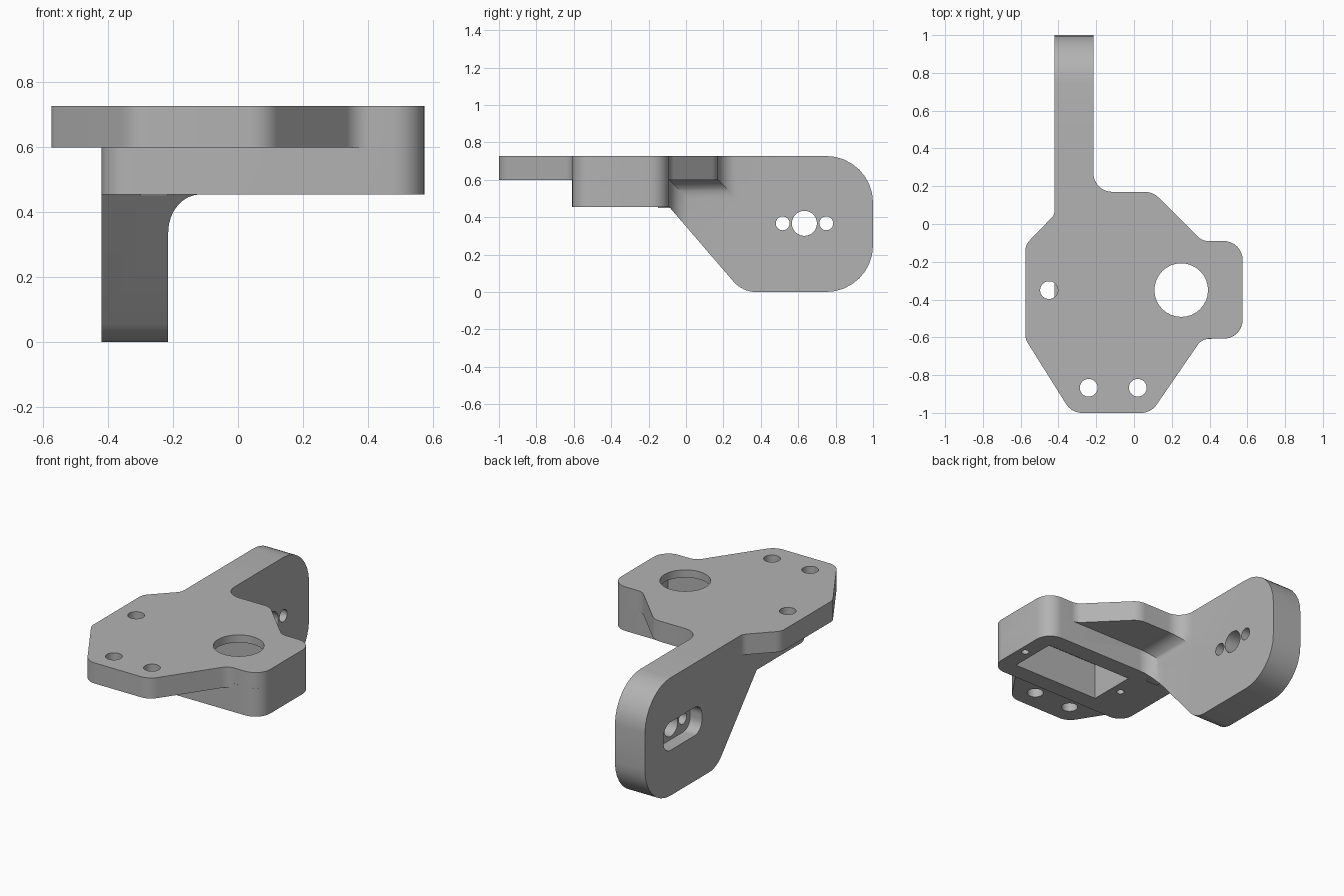
import bpy, bmesh
from math import pi, sin, cos, tan, atan2, radians
from mathutils import Vector

cube = bpy.data.objects.get("Cube")
if cube:
    bpy.data.objects.remove(cube, do_unlink=True)

TOP, UNDER, BASE = 0.727, 0.6, 0.455      # plate top, plate underside, block base
LEFT, RIGHT, BACK = -0.42, -0.215, -0.09  # arm sides, rear wall of the block


def rounded(corners, steps=8):
    """Polygon from (u, v, radius) corners, each replaced by a tangent arc."""
    out = []
    for i, (u, v, r) in enumerate(corners):
        p = Vector((u, v))
        a = (Vector(corners[i - 1][:2]) - p).normalized()
        b = (Vector(corners[(i + 1) % len(corners)][:2]) - p).normalized()
        arc = [p]
        if r:
            half = a.angle(b) / 2
            c = p + (a + b).normalized() * (r / sin(half))
            start = p + a * (r / tan(half)) - c
            end = p + b * (r / tan(half)) - c
            t0, t1 = atan2(start.y, start.x), atan2(end.y, end.x)
            sweep = (t1 - t0 + pi) % (2 * pi) - pi
            arc = [c + r * Vector((cos(t0 + sweep * k / steps), sin(t0 + sweep * k / steps)))
                   for k in range(steps + 1)]
        out += [q for q in arc if not out or (q - out[-1]).length > 1e-5]
    if (out[0] - out[-1]).length < 1e-5:
        out.pop()
    return out


def box(u0, u1, v0, v1, r=0):
    return [(u0, v0, r), (u1, v0, r), (u1, v1, r), (u0, v1, r)]


def disc(u, v, r):
    return box(u - r, u + r, v - r, v + r, r)


def prism(name, corners, lo, hi, axis="z"):
    """Extrude a rounded outline along an axis."""
    place = {"x": lambda u, v, w: (w, u, v),
             "y": lambda u, v, w: (u, w, v),
             "z": lambda u, v, w: (u, v, w)}[axis]
    bm = bmesh.new()
    face = bm.faces.new([bm.verts.new(place(p.x, p.y, lo)) for p in rounded(corners)])
    new = bmesh.ops.extrude_face_region(bm, geom=[face])["geom"]
    bmesh.ops.translate(bm, vec=place(0, 0, hi - lo),
                        verts=[g for g in new if isinstance(g, bmesh.types.BMVert)])
    bmesh.ops.recalc_face_normals(bm, faces=bm.faces)
    mesh = bpy.data.meshes.new(name)
    bm.to_mesh(mesh)
    bm.free()
    ob = bpy.data.objects.new(name, mesh)
    bpy.context.collection.objects.link(ob)
    return ob


def combine(target, other, operation):
    """Apply a boolean and discard the second solid."""
    mod = target.modifiers.new("cut", "BOOLEAN")
    mod.operation, mod.object, mod.solver = operation, other, "EXACT"
    bpy.context.view_layer.update()
    graph = bpy.context.evaluated_depsgraph_get()
    mesh = bpy.data.meshes.new_from_object(target.evaluated_get(graph))
    target.modifiers.clear()
    target.data = mesh
    bpy.data.objects.remove(other, do_unlink=True)
    return target


# Outline of the mounting plate, running a little way into the arm
plate_outline = [
    (-0.33, -1, 0.1), (0.09, -1, 0.1), (0.36, -0.607, 0.08), (0.575, -0.607, 0.1),
    (0.575, BACK, 0.1), (0.36, BACK, 0.08), (0.1, 0.17, 0.1), (RIGHT, 0.17, 0.1),
    (RIGHT, 0.4, 0), (LEFT, 0.4, 0), (LEFT, 0.05, 0.06), (-0.575, -0.11, 0.08),
    (-0.575, -0.61, 0.08)]

# Side profile of the hanging arm
arm_profile = [
    (-0.2, BASE, 0), (BACK, BASE, 0), (0.302, 0, 0.16), (1, 0, 0.25),
    (1, TOP, 0.25), (-0.2, TOP, 0)]

# Plate, housing block and arm
bracket = prism("bracket", plate_outline, UNDER, TOP)
block = prism("housing_block", [
    (LEFT, -0.61, 0.09), (0.575, -0.607, 0.1), (0.575, BACK, 0.1), (LEFT, BACK, 0)],
    BASE, UNDER + 0.03)
arm = prism("arm", arm_profile, LEFT, RIGHT, "x")

# Fillet between the arm and the rear of the block
rear_fillet = prism("rear_fillet", [
    (-0.3, -0.2, 0), (-0.05, -0.2, 0), (-0.05, BACK, 0), (RIGHT, BACK, 0.1),
    (RIGHT, 0.1, 0), (-0.3, 0.1, 0)], 0.1, UNDER + 0.02)
combine(rear_fillet, prism("limit", arm_profile, LEFT, 0, "x"), "INTERSECT")

# Fillet between the arm and the underside of the plate
under_fillet = prism("under_fillet", [
    (-0.3, 0.45, 0), (RIGHT, 0.45, 0), (RIGHT, UNDER, 0.1), (-0.05, UNDER, 0),
    (-0.05, 0.65, 0), (-0.3, 0.65, 0)], -0.15, 0.35, "y")
combine(under_fillet, prism("limit", plate_outline, 0.3, TOP), "INTERSECT")

for part in (block, arm, rear_fillet, under_fillet):
    combine(bracket, part, "UNION")

# Pocket under the plate, with its blind screw holes
cutters = [prism("pocket", box(-0.125, 0.473, -0.5, -0.2), 0.3, 0.68)]
for x in (-0.19, 0.53):
    cutters.append(prism("screw_hole", disc(x, -0.35, 0.022), 0.3, UNDER))

# Shaft opening and mounting holes through the plate
for x, y, r in ((0.25, -0.35, 0.142), (-0.45, -0.35, 0.047),
                (-0.24, -0.867, 0.047), (0.02, -0.867, 0.047)):
    cutters.append(prism("plate_hole", disc(x, y, r), 0.5, 0.9))

# Slot recess on the outer side of the arm and three through holes
cutters.append(prism("slot", box(0.445, 0.82, 0.28, 0.454, 0.07), -0.6, -0.34, "x"))
for y, r in ((0.517, 0.037), (0.633, 0.067), (0.75, 0.037)):
    cutters.append(prism("arm_hole", disc(y, 0.367, r), -0.6, 0, "x"))

for cutter in cutters:
    combine(bracket, cutter, "DIFFERENCE")

# Grey finish with smooth curves and crisp edges
grey = bpy.data.materials.new("plain grey")
grey.use_nodes = True
colour = (0.45, 0.45, 0.45, 1)
grey.diffuse_color = colour
grey.node_tree.nodes["Principled BSDF"].inputs["Base Color"].default_value = colour
bracket.data.materials.clear()
bracket.data.materials.append(grey)
bracket.data.shade_smooth()
bracket.data.set_sharp_from_angle(angle=radians(30))
